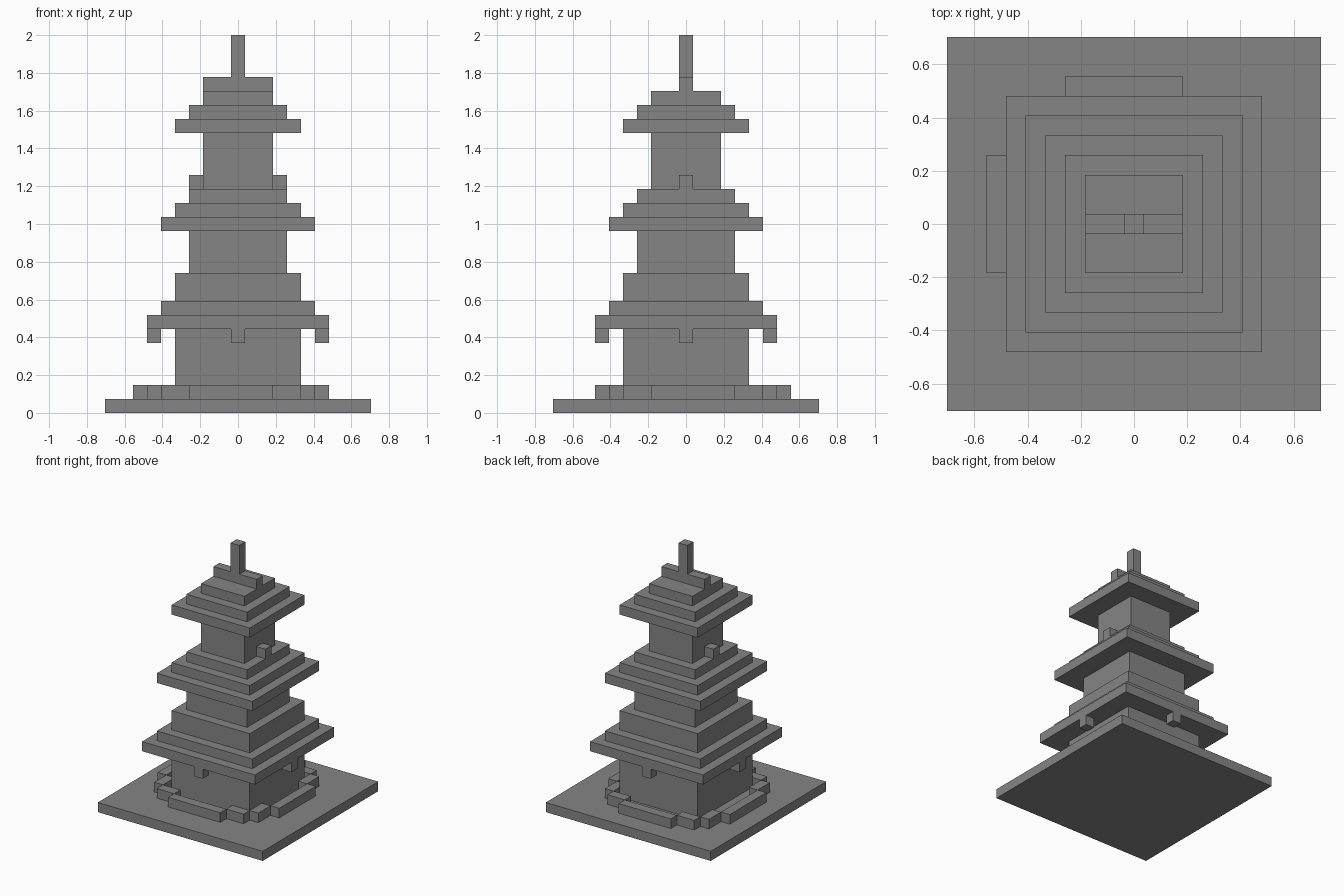
import bpy
import bmesh
from mathutils import Matrix, Vector

U = 2 / 27  # one block; all sizes below are in blocks

if "Cube" in bpy.data.objects:
    bpy.data.objects.remove(bpy.data.objects["Cube"], do_unlink=True)

GREY = (0.235, 0.235, 0.235, 1)
stone = bpy.data.materials.new("stone_grey")
stone.use_nodes = True
stone.diffuse_color = GREY
stone.node_tree.nodes["Principled BSDF"].inputs["Base Color"].default_value = GREY


def finish(name, bm):
    bmesh.ops.recalc_face_normals(bm, faces=bm.faces)
    bmesh.ops.scale(bm, vec=(U, U, U), verts=bm.verts)
    mesh = bpy.data.meshes.new(name)
    bm.to_mesh(mesh)
    bm.free()
    mesh.materials.append(stone)
    obj = bpy.data.objects.new(name, mesh)
    bpy.context.collection.objects.link(obj)
    return obj


def box(name, centre, size):
    """Box from the centre of its underside and its size."""
    bm = bmesh.new()
    place = Matrix.Translation(Vector(centre) + Vector((0, 0, size[2] / 2)))
    bmesh.ops.create_cube(bm, size=1, matrix=place @ Matrix.Diagonal((*size, 1)))
    return finish(name, bm)


def stepped(name, z, steps):
    """Closed square tower from (width, height) steps, bottom to top."""
    bm = bmesh.new()
    rings = []
    for width, height in steps:
        h = width / 2
        for level in (z, z + height):
            rings.append([bm.verts.new((x, y, level))
                          for x, y in ((-h, -h), (h, -h), (h, h), (-h, h))])
        z += height
    for low, high in zip(rings, rings[1:]):
        for i in range(4):
            j = (i + 1) % 4
            bm.faces.new((low[i], low[j], high[j], high[i]))
    bm.faces.new(rings[0])
    bm.faces.new(rings[-1])
    return finish(name, bm)


# Ground slab and the three storeys with their stepped roofs
box("base_slab", (0, 0, 0), (19, 19, 1))
stepped("lower_storey", 1, [(9, 5), (13, 1), (11, 1), (9, 2)])
stepped("middle_storey", 10, [(7, 3), (11, 1), (9, 1), (7, 1)])
stepped("upper_storey", 16, [(5, 4), (9, 1), (7, 1), (5, 1)])

# Roof ridge and spire
box("roof_ridge", (0, 0, 23), (5, 1, 1))
box("spire", (0, 0, 24), (1, 1, 3))

# Blocks hanging under the lower eaves
for side, x, y in (("front", 0, -6), ("back", 0, 6), ("left", 6, 0), ("right", -6, 0)):
    box("eave_bracket_" + side, (x, y, 5), (1, 1, 1))

# Small blocks on the middle roof, against the upper wall
for side, s in (("left", 1), ("right", -1)):
    box("roof_block_" + side, (3 * s, 0, 16), (1, 1, 1))

# Low ring wall, whose centre is half a block off the tower axis
CX, CY = -0.5, 0.5
for s in (-1, 1):
    end = "front" if s < 0 else "back"
    flank = "right" if s < 0 else "left"
    box("ring_wall_" + end, (CX, CY + 6.5 * s, 1), (6, 1, 1))
    box("ring_wall_" + flank, (CX + 6.5 * s, CY, 1), (1, 6, 1))
    for t in (-1, 1):
        corner = end + ("_right" if t < 0 else "_left")
        box("ring_step_a_" + corner, (CX + 4 * t, CY + 5.5 * s, 1), (2, 1, 1))
        box("ring_step_b_" + corner, (CX + 5.5 * t, CY + 4 * s, 1), (1, 2, 1))
